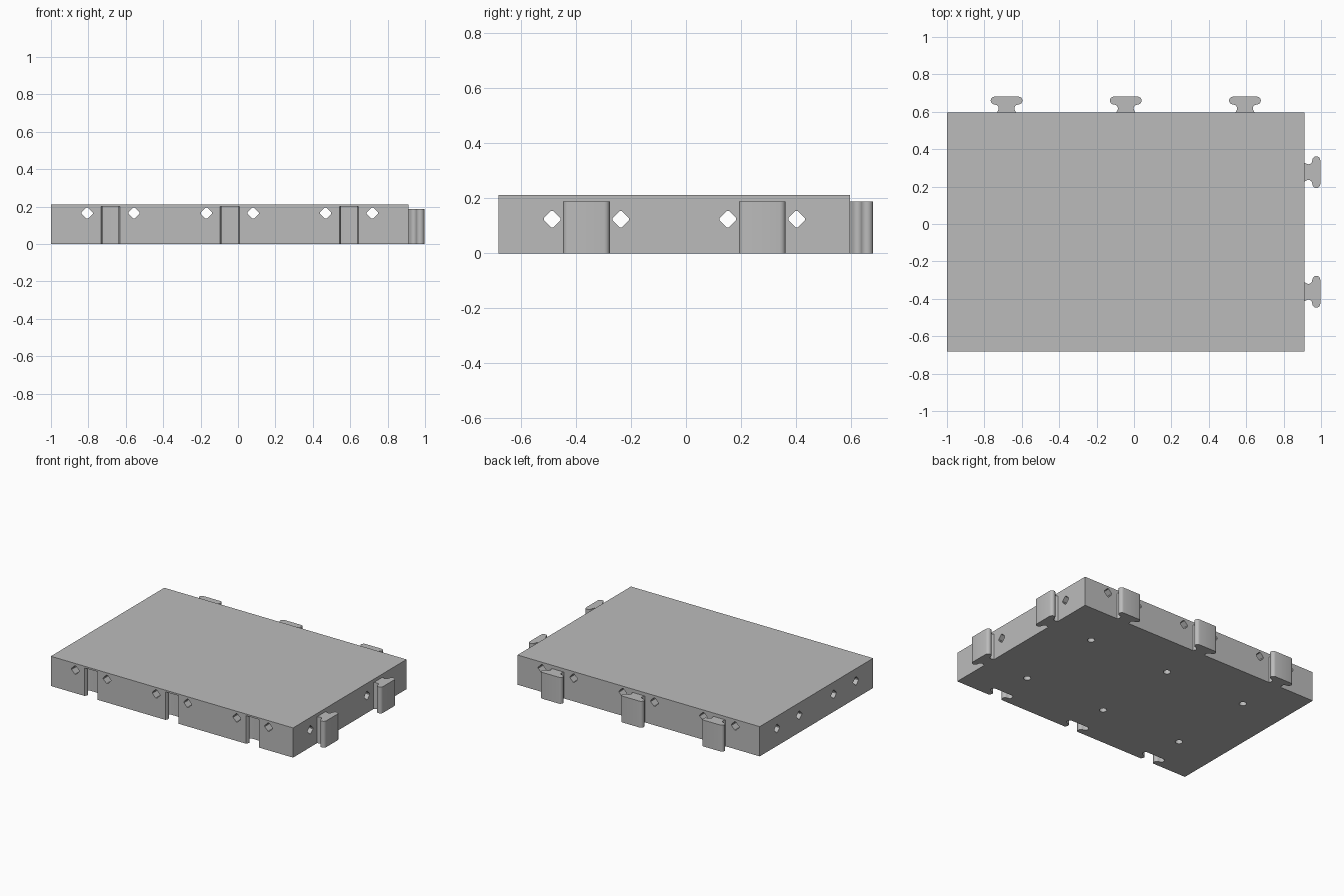
import bpy
import bmesh
from math import radians, sin, cos
from mathutils import Matrix, Vector

cube = bpy.data.objects.get("Cube")
if cube:
    bpy.data.objects.remove(cube, do_unlink=True)

grey = bpy.data.materials.new("plain grey")
grey.use_nodes = True
grey.diffuse_color = (0.5, 0.5, 0.5, 1)
grey.node_tree.nodes["Principled BSDF"].inputs["Base Color"].default_value = (0.5, 0.5, 0.5, 1)

X0, X1, Y0, Y1 = -1.0, 0.912, -0.682, 0.597
BODY_H, TOP_H, TAB_H = 0.2, 0.212, 0.188
TILE = (X1 - X0) / 3
COLS = [X0 + TILE * (i + 0.5) for i in range(3)]
ROWS = [Y0 + (Y1 - Y0) * (j + 0.5) / 2 for j in range(2)]


def prism(bm, outline, height, matrix):
    """Extrude a 2D outline along local z and place it."""
    verts = [bm.verts.new(matrix @ Vector((u, v, 0))) for u, v in outline]
    face = bm.faces.new(verts)
    out = bmesh.ops.extrude_face_region(bm, geom=[face])
    move = matrix.to_3x3() @ Vector((0, 0, height))
    bmesh.ops.translate(bm, vec=move, verts=[g for g in out["geom"] if isinstance(g, bmesh.types.BMVert)])


def make(name, pieces):
    bm = bmesh.new()
    for outline, height, matrix in pieces:
        prism(bm, outline, height, matrix)
    bmesh.ops.recalc_face_normals(bm, faces=bm.faces)
    mesh = bpy.data.meshes.new(name)
    bm.to_mesh(mesh)
    bm.free()
    mesh.materials.append(grey)
    obj = bpy.data.objects.new(name, mesh)
    bpy.context.collection.objects.link(obj)
    return obj


def activate(obj):
    bpy.ops.object.select_all(action="DESELECT")
    obj.select_set(True)
    bpy.context.view_layer.objects.active = obj


def smooth(obj):
    activate(obj)
    bpy.ops.object.shade_smooth_by_angle(angle=radians(35))


def cut(obj, cutter):
    mod = obj.modifiers.new("cut", "BOOLEAN")
    mod.operation = "DIFFERENCE"
    mod.solver = "EXACT"
    mod.object = cutter
    activate(obj)
    bpy.ops.object.modifier_apply(modifier=mod.name)
    bpy.data.objects.remove(cutter, do_unlink=True)


def arc(u, v, r, start, end, steps=8):
    angles = [radians(start + (end - start) * i / steps) for i in range(steps + 1)]
    return [(u + r * cos(a), v + r * sin(a)) for a in angles]


def connector(base=0.0):
    """Rounded T outline with a waisted neck, pointing along +v."""
    half = [(0.05, base)]
    if base < 0:
        half.append((0.05, 0.0))
    half += arc(0.062, 0.021, 0.02, 215, 90) + arc(0.064, 0.063, 0.021, -90, 90)
    return half + [(-u, v) for u, v in reversed(half)]


# Main body and the sheet that closes it
rect = [(X0, Y0), (X1, Y0), (X1, Y1), (X0, Y1)]
body = make("body", [(rect, BODY_H, Matrix())])
make("top_sheet", [(rect, TOP_H - BODY_H, Matrix.Translation((0, 0, BODY_H)))])

# Connector slots along the front
cut(body, make("slot_cutter", [
    (connector(-0.02), 0.3, Matrix.Translation((x, Y0, -0.05)) @ Matrix.Scale(1.03, 4))
    for x in COLS]))

# Diamond channels running right through, in both directions
a, b = 0.03, 0.004
diamond = [(a, -b), (a, b), (b, a), (-b, a), (-a, b), (-a, -b), (-b, -a), (b, -a)]
turn_y = Matrix.Rotation(radians(-90), 4, "X")
turn_x = Matrix.Rotation(radians(90), 4, "Y")
cut(body, make("long_channel_cutter", [
    (diamond, 1.6, Matrix.Translation((x + s * 0.125, -0.8, 0.165)) @ turn_y)
    for x in COLS for s in (-1, 1)]))
cut(body, make("cross_channel_cutter", [
    (diamond, 2.4, Matrix.Translation((-1.2, y + s * 0.125, 0.124)) @ turn_x)
    for y in ROWS for s in (-1, 1)]))

# Round blind holes underneath, one per tile
ring = arc(0, 0, 0.024, 0, 360, 20)[:-1]
cut(body, make("round_hole_cutter", [
    (ring, 0.2, Matrix.Translation((x, y, -0.05))) for x in COLS for y in ROWS]))
smooth(body)

# Connector tabs on the back and the right-hand end
for i, x in enumerate(COLS):
    smooth(make(f"back_tab_{i + 1}", [(connector(), TAB_H, Matrix.Translation((x, Y1, 0)))]))
quarter = Matrix.Rotation(radians(-90), 4, "Z")
for j, y in enumerate(ROWS):
    smooth(make(f"side_tab_{j + 1}", [(connector(), TAB_H, Matrix.Translation((X1, y, 0)) @ quarter)]))
